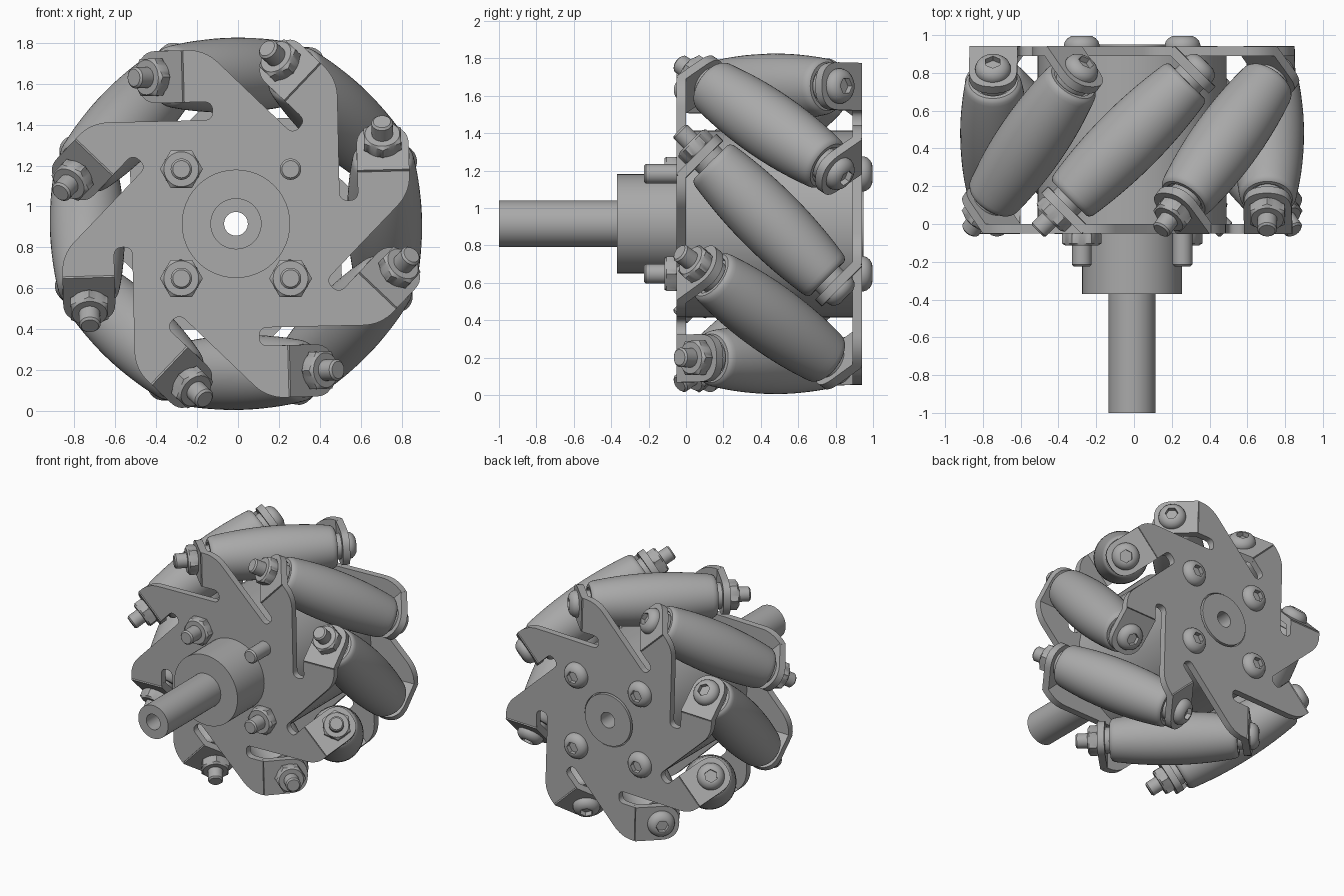
import bpy, bmesh
from math import pi, sin, cos, radians
from mathutils import Matrix, Vector

if "Cube" in bpy.data.objects:
    bpy.data.objects.remove(bpy.data.objects["Cube"])

ARMS = 8
MID_Y = 0.445      # middle of the wheel along its axle
ROLLER_R = 0.727   # distance of the roller axes from the axle
SEGS = 48

metal = bpy.data.materials.new("plain_grey")
metal.use_nodes = True
grey = (0.4, 0.4, 0.4, 1)
metal.diffuse_color = grey
metal.node_tree.nodes["Principled BSDF"].inputs["Base Color"].default_value = grey


def finish(bm, name):
    """Turn a bmesh into a smooth shaded mesh with sharp edges."""
    bmesh.ops.recalc_face_normals(bm, faces=bm.faces)
    mesh = bpy.data.meshes.new(name)
    bm.to_mesh(mesh)
    bm.free()
    mesh.materials.append(metal)
    mesh.shade_smooth()
    mesh.set_sharp_from_angle(angle=radians(32))
    return mesh


def turned(name, profile, closed=False):
    """Lathe (radius, height[, hexagonal]) points around local Z."""
    bm = bmesh.new()
    rings = []
    for r, h, *is_hex in profile:
        ring = []
        for i in range(SEGS):
            a = 2 * pi * i / SEGS
            rad = r * cos(pi / 6) / cos(a % (pi / 3) - pi / 6) if is_hex else r
            ring.append(bm.verts.new((rad * cos(a), rad * sin(a), h)))
        rings.append(ring)
    pairs = list(zip(rings, rings[1:]))
    if closed:
        pairs.append((rings[-1], rings[0]))
    else:
        bm.faces.new(rings[0])
        bm.faces.new(rings[-1])
    for lo, hi in pairs:
        for i in range(SEGS):
            j = (i + 1) % SEGS
            bm.faces.new((lo[i], lo[j], hi[j], hi[i]))
    return finish(bm, name)


def rounded(corners):
    """Round the (x, y, size) corners of an outline."""
    out = []
    for i, (x, y, size) in enumerate(corners):
        p = Vector((x, y))
        if not size:
            out.append(p)
            continue
        before = Vector(corners[i - 1][:2])
        after = Vector(corners[(i + 1) % len(corners)][:2])
        a = p + (before - p).normalized() * size
        b = p + (after - p).normalized() * size
        for n in range(9):
            t = n / 8
            out.append(a * (1 - t) ** 2 + p * 2 * t * (1 - t) + b * t * t)
    return out


def slab(name, outlines, thick):
    """Fill outlines (later ones are holes) and give them thickness along Z."""
    bm = bmesh.new()
    edges = []
    for line in outlines:
        vs = [bm.verts.new((p[0], p[1], -thick / 2)) for p in line]
        edges += [bm.edges.new((vs[i - 1], vs[i])) for i in range(len(vs))]
    bmesh.ops.triangle_fill(bm, use_beauty=True, edges=edges)
    res = bmesh.ops.extrude_face_region(bm, geom=bm.faces[:])
    top = [v for v in res["geom"] if isinstance(v, bmesh.types.BMVert)]
    bmesh.ops.translate(bm, verts=top, vec=(0, 0, thick))
    return finish(bm, name)


def place(name, mesh, matrix):
    ob = bpy.data.objects.new(name, mesh)
    bpy.context.collection.objects.link(ob)
    ob.matrix_world = matrix


def circle(r, n=SEGS):
    return [(r * cos(2 * pi * i / n), r * sin(2 * pi * i / n)) for i in range(n)]


# Pinwheel side plate: one arm outline repeated around the axle
FOLD = -0.237
arm = [(-0.10, 0.51, 0.044), (-0.10, 0.60, 0.044), (FOLD, 0.60, 0),
       (FOLD, 0.855, 0), (-0.13, 0.855, 0.09)]
outline = []
for k in range(ARMS):
    c, s = cos(-2 * pi * k / ARMS), sin(-2 * pi * k / ARMS)
    outline += [(x * c - y * s, x * s + y * c, d) for x, y, d in arm]
plate = slab("side_plate", [rounded(outline), circle(0.2)], 0.05)

# Bent tab holding a roller end
W = 0.1275
tab = slab("roller_tab", [rounded([(-0.178, -W, 0), (W, -W, W), (W, W, W), (-0.178, W, 0)])], 0.05)

# Barrel roller with rounded, recessed ends
half = [(0.183 - 0.03 * (t / 10) ** 2, 0.04 * t) for t in range(11)]
half += [(0.149, 0.418), (0.141, 0.432), (0.13, 0.44), (0.11, 0.44), (0.105, 0.42), (0.045, 0.42)]
roller = turned("roller", [(r, -h) for r, h in half[:0:-1]] + half, closed=True)

# Fasteners, each standing on z = 0
nut = turned("nut", [(0.092, 0), (0.105, 0.008, True), (0.105, 0.058, True), (0.085, 0.07), (0.04, 0.07)])
head = turned("button_head", [(0.094, 0), (0.094, 0.012), (0.088, 0.03), (0.074, 0.046),
                              (0.056, 0.056), (0.047, 0.058), (0.045, 0.058, True), (0.045, 0.025, True)])
washer = turned("spacer_washer", [(0.09, 0), (0.09, 0.055)])
roller_pin = turned("roller_pin", [(0.042, -0.68), (0.052, -0.67), (0.052, 0.53)])
hub_pin = turned("hub_bolt", [(0.042, -0.225), (0.052, -0.215), (0.052, 0.93)])

# Hollow drum, boss and shaft
hub = turned("hub_and_shaft", [
    (0.058, -1), (0.125, -1), (0.125, -0.37), (0.265, -0.37), (0.265, -0.03), (0.5, -0.03),
    (0.5, 0.92), (0.192, 0.92), (0.192, 0.95), (0.058, 0.95)], closed=True)

wheel = Matrix.Translation((-0.01, 0, 0.915))
tilt = wheel @ Matrix.Rotation(radians(-1.5), 4, 'Y')
along_y = Matrix.Rotation(-pi / 2, 4, 'X')
place("hub_and_shaft", hub, wheel @ along_y)

# Front plate and its half-turned twin at the back
upright = Matrix.Rotation(pi / 2, 4, 'X')
front = Matrix.Translation((0, -0.025, 0)) @ upright
flip = Matrix.Translation((0, MID_Y, 0)) @ Matrix.Rotation(pi, 4, 'Z') @ Matrix.Translation((0, -MID_Y, 0))
place("front_plate", plate, tilt @ front)
place("back_plate", plate, tilt @ flip @ front)

# Roller assemblies, set at 45 degrees to the axle
q = 0.5 ** 0.5
skew = Matrix(((-q, 0, q, 0), (q, 0, q, MID_Y), (0, 1, 0, ROLLER_R), (0, 0, 0, 1)))
turn = Matrix.Rotation(pi, 4, 'Y')
for k in range(ARMS):
    m = tilt @ Matrix.Rotation(2 * pi * k / ARMS, 4, 'Y') @ skew
    place(f"roller_{k}", roller, m)
    place(f"roller_pin_{k}", roller_pin, m)
    for end, side in (("front", m), ("back", m @ turn)):
        place(f"{end}_tab_{k}", tab, side @ Matrix.Translation((0, 0, -0.5)))
        place(f"{end}_washer_{k}", washer, side @ Matrix.Translation((0, 0, -0.475)))
        place(f"{end}_fastener_{k}", nut if end == "front" else head,
              side @ Matrix.Translation((0, 0, -0.525)) @ turn)

# Hub bolts; the upper left one carries no nut
for x in (-0.267, 0.267):
    for z in (-0.267, 0.267):
        m = wheel @ Matrix.Translation((x, 0, z))
        tag = ("upper" if z > 0 else "lower") + ("_left" if x > 0 else "_right")
        place(f"hub_bolt_{tag}", hub_pin, m @ along_y)
        place(f"hub_bolt_head_{tag}", head, m @ Matrix.Translation((0, 0.938, 0)) @ along_y)
        if tag != "upper_left":
            place(f"hub_nut_{tag}", nut, m @ Matrix.Translation((0, -0.045, 0)) @ upright)
